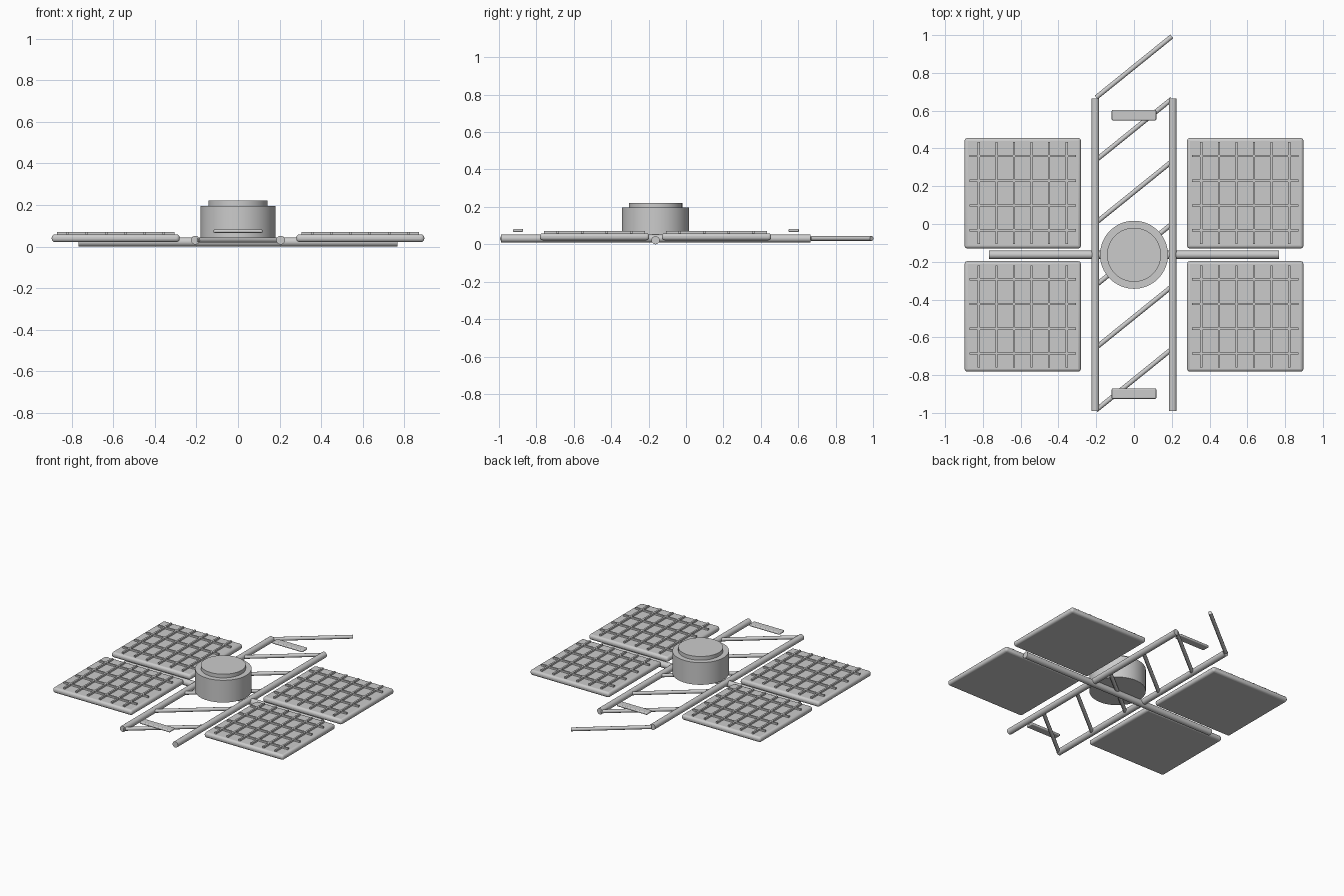
import bpy, math
from mathutils import Vector

if "Cube" in bpy.data.objects:
    bpy.data.objects.remove(bpy.data.objects["Cube"])

CY = -0.163  # centre line of hub and panels


def smooth(ob):
    bpy.ops.object.select_all(action='DESELECT')
    ob.select_set(True)
    bpy.context.view_layer.objects.active = ob
    bpy.ops.object.shade_smooth_by_angle(angle=math.radians(35))


def tube(name, a, b, r, sides=24):
    a, b = Vector(a), Vector(b)
    d = b - a
    bpy.ops.mesh.primitive_cylinder_add(vertices=sides, radius=r, depth=d.length,
                                        location=(a + b) / 2,
                                        rotation=d.to_track_quat('Z', 'Y').to_euler())
    ob = bpy.context.object
    ob.name = name
    smooth(ob)
    return ob


def box(name, centre, size, bevel=0.0):
    bpy.ops.mesh.primitive_cube_add(size=1, location=centre)
    ob = bpy.context.object
    ob.name = name
    ob.scale = size
    bpy.ops.object.transform_apply(location=False, rotation=False, scale=True)
    if bevel:
        m = ob.modifiers.new("round_edges", 'BEVEL')
        m.width = bevel
        m.segments = 3
        smooth(ob)
    return ob


# long truss rails
for side, x in (("left", -0.205), ("right", 0.205)):
    tube(f"{side}_rail", (x, -0.99, 0.031), (x, 0.665, 0.031), 0.021)

# diagonal braces, the last one runs past the rail end
for i in range(6):
    y = -0.985 + i * 0.331
    tube(f"diagonal_brace_{i + 1}", (-0.2, y, 0.031), (0.2, y + 0.323, 0.031), 0.0125, 16)

# cross boom carrying the panels
tube("cross_boom", (-0.767, CY, 0.022), (0.767, CY, 0.022), 0.022)

# hub module with lid
for name, r, z0, z1 in (("hub_body", 0.18, 0.04, 0.196), ("hub_lid", 0.143, 0.19, 0.222)):
    tube(name, (0, CY, z0), (0, CY, z1), r, 64)

# solar panels with raised grid lines
for sx, lr in ((-1, "left"), (1, "right")):
    for sy, fb in ((-1, "front"), (1, "back")):
        px, py = sx * 0.589, CY + sy * 0.326
        label = f"{fb}_{lr}"
        box(f"{label}_panel", (px, py, 0.04), (0.616, 0.585, 0.037), 0.015)
        for i in range(4):
            box(f"{label}_row_line_{i + 1}", (px, py + (i - 1.5) * 0.131, 0.063),
                (0.565, 0.012, 0.014))
        for i in range(6):
            box(f"{label}_column_line_{i + 1}", (px + (i - 2.5) * 0.093, py, 0.063),
                (0.012, 0.54, 0.0145))

# small end plates
for name, y in (("front_end_plate", -0.898), ("back_end_plate", 0.576)):
    box(name, (0, y, 0.074), (0.236, 0.055, 0.016), 0.006)
